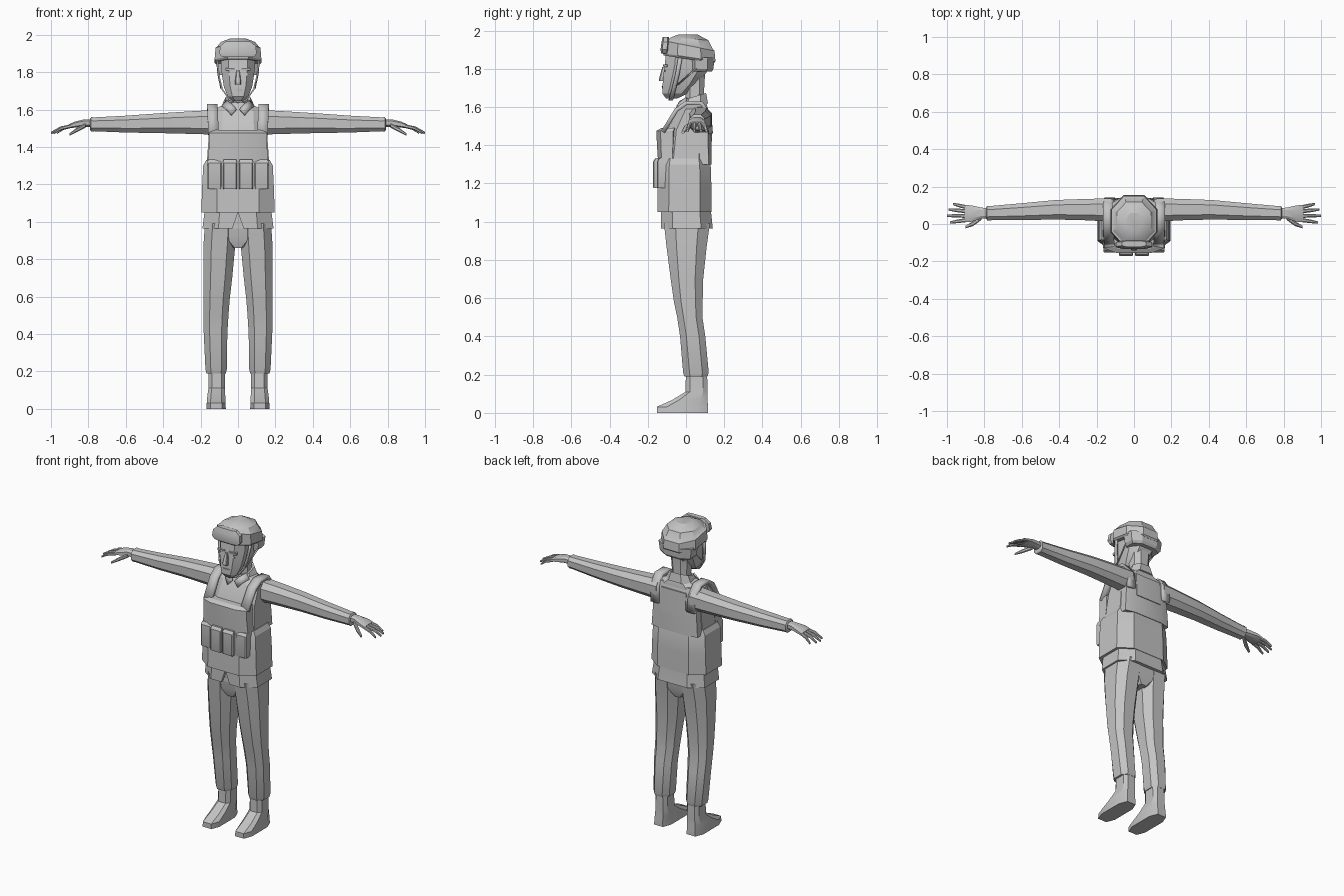
import bpy, bmesh
from mathutils import Vector

grey = bpy.data.materials.new("plain grey")
grey.diffuse_color = (0.55, 0.55, 0.55, 1)


def finish(name, bm, angle=25):
    bmesh.ops.recalc_face_normals(bm, faces=bm.faces)
    me = bpy.data.meshes.new(name)
    bm.to_mesh(me)
    bm.free()
    me.materials.append(grey)
    ob = bpy.data.objects.new(name, me)
    bpy.context.collection.objects.link(ob)
    bpy.ops.object.select_all(action='DESELECT')
    ob.select_set(True)
    bpy.context.view_layer.objects.active = ob
    bpy.ops.object.shade_smooth_by_angle(angle=angle * 3.14159 / 180)
    return ob


def ring(a, b, c):
    """Eight-sided chamfered rectangle with half sizes a, b."""
    k = 1 - c
    return [(a, -b * k), (a, b * k), (a * k, b), (-a * k, b),
            (-a, b * k), (-a, -b * k), (-a * k, -b), (a * k, -b)]


def loft(name, sections, c=0.5, axis='z'):
    """Sections are (x, y, z, a, b[, tilt]); skins them and caps both ends."""
    bm = bmesh.new()
    rows = []
    for x, y, z, a, b, *t in sections:
        t = t[0] if t else 0
        if axis == 'z':
            pts = [(x + p, y + q, z + t * q) for p, q in ring(a, b, c)]
        else:
            pts = [(x, y + p, z + q) for p, q in ring(a, b, c)]
        rows.append([bm.verts.new(p) for p in pts])
    for r, s in zip(rows, rows[1:]):
        for i in range(8):
            j = (i + 1) % 8
            bm.faces.new((r[i], r[j], s[j], s[i]))
    bm.faces.new(rows[0])
    bm.faces.new(rows[-1])
    return finish(name, bm)


def ribbon(name, path, width, thick):
    """Flat band along a path; width is its half-width vector."""
    bm = bmesh.new()
    w = Vector(width)
    rows = [(bm.verts.new(Vector(p) - w), bm.verts.new(Vector(p) + w)) for p in path]
    for r, s in zip(rows, rows[1:]):
        bm.faces.new((r[0], r[1], s[1], s[0]))
    ob = finish(name, bm)
    m = ob.modifiers.new("thickness", 'SOLIDIFY')
    m.thickness = thick
    m.offset = 0
    return ob


# Shirt with a notched front hem
shirt = loft("shirt", [
    (0, 0.005, 0.965, 0.19, 0.135), (0, 0, 1.06, 0.178, 0.13),
    (0, 0, 1.3, 0.168, 0.125), (0, 0.01, 1.48, 0.155, 0.11),
    (0, 0.04, 1.59, 0.15, 0.075), (0, 0.045, 1.625, 0.08, 0.06)], 0.45)
bm = bmesh.new()
ends = [[bm.verts.new((x, y, z)) for x, z in ((-0.035, 0.95), (0.035, 0.95), (0, 1.05))]
        for y in (-0.2, -0.112)]
for e in ends:
    bm.faces.new(e)
for i in range(3):
    j = (i + 1) % 3
    bm.faces.new((ends[0][i], ends[0][j], ends[1][j], ends[1][i]))
cutter = finish("hem_notch_cutter", bm)
cutter.hide_render = True
cutter.hide_set(True)
cut = shirt.modifiers.new("hem notch", 'BOOLEAN')
cut.operation = 'DIFFERENCE'
cut.object = cutter

# Vest: lower wrap, chest plate, back plate
loft("vest_wrap", [
    (0, -0.008, 1.05, 0.196, 0.142), (0, -0.008, 1.18, 0.192, 0.141),
    (0, -0.008, 1.3, 0.186, 0.137), (0, -0.008, 1.33, 0.17, 0.128)], 0.42)
loft("chest_plate", [
    (0, -0.1, 1.3, 0.165, 0.045), (0, -0.1, 1.4, 0.155, 0.052),
    (0, -0.1, 1.475, 0.155, 0.055), (0, -0.085, 1.49, 0.148, 0.045)], 0.4)
loft("back_plate", [
    (0, 0.095, 1.3, 0.165, 0.038), (0, 0.09, 1.45, 0.155, 0.042),
    (0, 0.085, 1.56, 0.155, 0.04), (0, 0.08, 1.6, 0.15, 0.03)], 0.4)
loft("back_panel", [(0, 0.127, 1.42, 0.09, 0.01), (0, 0.12, 1.57, 0.09, 0.01)], 0.1)

# Ammunition pouches with lids
for i, x in enumerate((-0.126, -0.043, 0.043, 0.126)):
    y = -0.142 if abs(x) < 0.1 else -0.122
    loft(f"pouch_{i + 1}", [
        (x, y, 1.175, 0.036, 0.028), (x, y, 1.18, 0.038, 0.03),
        (x, y, 1.315, 0.038, 0.03), (x, y + 0.004, 1.332, 0.034, 0.022)], 0.15)

# Neck, collar and head
loft("neck", [(0, 0.045, 1.58, 0.06, 0.055), (0, 0.045, 1.66, 0.052, 0.048),
              (0, 0.045, 1.78, 0.06, 0.055)])
loft("collar", [(0, 0.04, 1.6, 0.092, 0.075, 0.25), (0, 0.045, 1.655, 0.068, 0.06, 0.3),
                (0, 0.045, 1.65, 0.06, 0.052, 0.3)])
loft("head", [
    (0, -0.075, 1.645, 0.028, 0.03), (0, -0.058, 1.67, 0.055, 0.065),
    (0, -0.03, 1.72, 0.075, 0.092), (0, -0.005, 1.78, 0.085, 0.112),
    (0, 0.005, 1.82, 0.09, 0.116), (0, 0.012, 1.9, 0.092, 0.115)], 0.45)
loft("nose", [(0, -0.122, 1.735, 0.016, 0.018), (0, -0.122, 1.745, 0.017, 0.02),
              (0, -0.11, 1.81, 0.008, 0.014)], 0.3)
loft("mouth", [(0, -0.118, 1.697, 0.025, 0.008), (0, -0.118, 1.709, 0.022, 0.009)], 0.4)

# Helmet: banded shell, rear skirt, raised goggles
loft("helmet", [
    (0, 0.015, 1.85, 0.116, 0.132, -0.15), (0, 0.017, 1.86, 0.125, 0.137, -0.15),
    (0, 0.017, 1.92, 0.12, 0.132, -0.2), (0, 0.018, 1.925, 0.113, 0.122, -0.18),
    (0, 0.02, 1.957, 0.092, 0.097, -0.08), (0, 0.01, 1.979, 0.045, 0.05)], 0.55)
loft("helmet_skirt", [
    (0, 0.075, 1.785, 0.098, 0.06), (0, 0.08, 1.8, 0.11, 0.064),
    (0, 0.08, 1.86, 0.118, 0.068)], 0.5)
loft("goggles", [
    (0, -0.112, 1.88, 0.085, 0.018), (0, -0.112, 1.9, 0.1, 0.021),
    (0, -0.108, 1.94, 0.095, 0.02), (0, -0.106, 1.965, 0.065, 0.016)], 0.4)

for s, side in ((1, "left"), (-1, "right")):
    # Face and chin strap
    loft(side + "_brow", [(s * 0.042, -0.108, 1.808, 0.024, 0.01),
                          (s * 0.042, -0.108, 1.822, 0.026, 0.012)], 0.3)
    loft(side + "_eye", [(s * 0.04, -0.107, 1.783, 0.014, 0.008),
                         (s * 0.04, -0.107, 1.794, 0.014, 0.008)], 0.5)
    ribbon(side + "_chin_strap", [
        (s * 0.112, -0.03, 1.86), (s * 0.1, -0.045, 1.77), (s * 0.085, -0.06, 1.71),
        (s * 0.045, -0.075, 1.65), (0, -0.08, 1.637)], (0, 0.011, 0), 0.008)
    ribbon(side + "_rear_strap", [
        (s * 0.108, 0.05, 1.8), (s * 0.09, -0.045, 1.715)], (0, 0.008, 0.004), 0.008)
    # Collar flap and shoulder strap
    ribbon(side + "_collar_flap", [
        (s * 0.072, 0.0, 1.632), (s * 0.045, -0.035, 1.612), (s * 0.022, -0.05, 1.585)],
        (s * -0.014, 0.004, 0.016), 0.01)
    ribbon(side + "_shoulder_strap", [
        (s * 0.132, -0.12, 1.47), (s * 0.135, -0.05, 1.585), (s * 0.138, 0.0, 1.62),
        (s * 0.138, 0.08, 1.62), (s * 0.135, 0.122, 1.56), (s * 0.13, 0.13, 1.46)],
        (0.028, 0, 0), 0.022)
    # Sleeve and cuff
    loft(side + "_sleeve", [
        (s * 0.12, 0.075, 1.532, 0.062, 0.066), (s * 0.26, 0.077, 1.53, 0.057, 0.06),
        (s * 0.42, 0.076, 1.527, 0.052, 0.053), (s * 0.6, 0.066, 1.522, 0.045, 0.045),
        (s * 0.77, 0.058, 1.521, 0.038, 0.037), (s * 0.785, 0.058, 1.521, 0.039, 0.039),
        (s * 0.79, 0.058, 1.521, 0.03, 0.03)], 0.5, 'x')
    # Hand, fingers and thumb
    loft(side + "_palm", [
        (s * 0.77, 0.058, 1.527, 0.026, 0.021), (s * 0.82, 0.058, 1.528, 0.03, 0.02),
        (s * 0.87, 0.056, 1.52, 0.044, 0.016), (s * 0.905, 0.056, 1.51, 0.045, 0.011)],
        0.45, 'x')
    for i, (y, tx, ty) in enumerate(((0.09, 0.968, 0.107), (0.068, 0.993, 0.078),
                                     (0.044, 1.0, 0.044), (0.021, 0.985, 0.008))):
        loft(f"{side}_finger_{i + 1}", [
            (s * 0.895, y, 1.511, 0.011, 0.01),
            (s * (0.45 + tx / 2), (y + ty) / 2, 1.5, 0.01, 0.009),
            (s * tx, ty, 1.475, 0.006, 0.006)], 0.5, 'x')
    loft(side + "_thumb", [
        (s * 0.815, 0.035, 1.515, 0.013, 0.012), (s * 0.86, 0.002, 1.492, 0.013, 0.012),
        (s * 0.9, -0.016, 1.467, 0.007, 0.007)], 0.5, 'x')
    # Trouser leg
    loft(side + "_trouser_leg", [
        (s * 0.093, 0.005, 0.99, 0.084, 0.12), (s * 0.1, 0.003, 0.87, 0.085, 0.105),
        (s * 0.108, 0.005, 0.7, 0.077, 0.085), (s * 0.115, 0.012, 0.58, 0.07, 0.075),
        (s * 0.118, 0.02, 0.5, 0.067, 0.066), (s * 0.12, 0.035, 0.4, 0.063, 0.066),
        (s * 0.117, 0.052, 0.21, 0.057, 0.067), (s * 0.117, 0.052, 0.19, 0.052, 0.06)])
    # Boot
    loft(side + "_boot", [
        (s * 0.117, -0.018, 0, 0.052, 0.134), (s * 0.117, -0.018, 0.032, 0.05, 0.134),
        (s * 0.116, 0.02, 0.068, 0.048, 0.092), (s * 0.114, 0.055, 0.11, 0.044, 0.058),
        (s * 0.113, 0.055, 0.22, 0.043, 0.055)], 0.4)

# Trouser seat and crotch
loft("trouser_seat", [
    (0, 0.005, 0.86, 0.03, 0.085), (0, 0.005, 0.92, 0.11, 0.108),
    (0, 0.005, 1.0, 0.172, 0.118)], 0.4)
